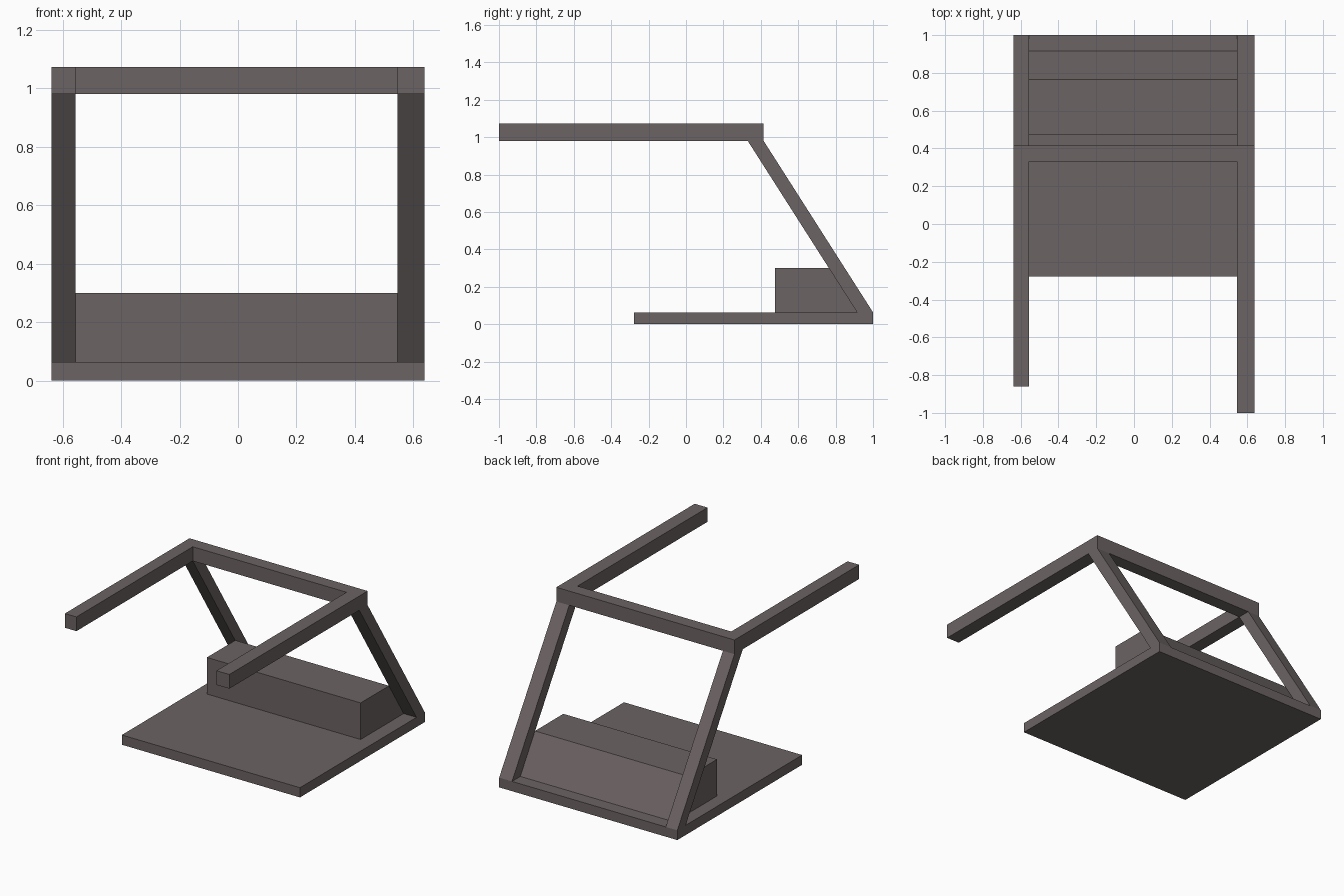
import bpy, bmesh

if "Cube" in bpy.data.objects:
    bpy.data.objects.remove(bpy.data.objects["Cube"])

mat = bpy.data.materials.new("dark_grey")
mat.diffuse_color = (0.15, 0.125, 0.125, 1)
mat.use_nodes = True
mat.node_tree.nodes["Principled BSDF"].inputs["Base Color"].default_value = mat.diffuse_color


def extrude_x(name, profile, x0, x1):
    """Extrude a (y, z) side profile from x0 to x1."""
    bm = bmesh.new()
    face = bm.faces.new([bm.verts.new((x0, y, z)) for y, z in profile])
    ext = bmesh.ops.extrude_face_region(bm, geom=[face])
    verts = [g for g in ext["geom"] if isinstance(g, bmesh.types.BMVert)]
    bmesh.ops.translate(bm, verts=verts, vec=(x1 - x0, 0, 0))
    bmesh.ops.recalc_face_normals(bm, faces=bm.faces)
    mesh = bpy.data.meshes.new(name)
    bm.to_mesh(mesh)
    bm.free()
    mesh.materials.append(mat)
    obj = bpy.data.objects.new(name, mesh)
    bpy.context.collection.objects.link(obj)
    return obj


def rect(y0, y1, z0, z1):
    return [(y0, z0), (y1, z0), (y1, z1), (y0, z1)]


W = 0.638                     # half width
IN_L, IN_R = -0.555, 0.546    # inner faces of the frame
BASE, ARM, TOP = 0.063, 0.98, 1.072

# Flat base plate
extrude_x("base_plate", rect(-0.277, 1.0, 0, BASE), -W, W)

# Block on the base with its back sloped like the posts
extrude_x("block", [(0.475, BASE), (0.915, BASE), (0.765, 0.30), (0.475, 0.30)],
          IN_L, IN_R)

# Leaning posts and forward arms; the left arm is shorter
post = [(0.915, BASE), (1.0, BASE), (0.415, ARM), (0.33, ARM)]
for side, x0, x1, tip in (("left", -W, IN_L, -0.86), ("right", IN_R, W, -1.0)):
    extrude_x(side + "_post", post, x0, x1)
    extrude_x(side + "_arm", rect(tip, 0.415, ARM, TOP), x0, x1)

# Crossbar joining the arms
extrude_x("crossbar", rect(0.33, 0.415, ARM, TOP), IN_L, IN_R)
